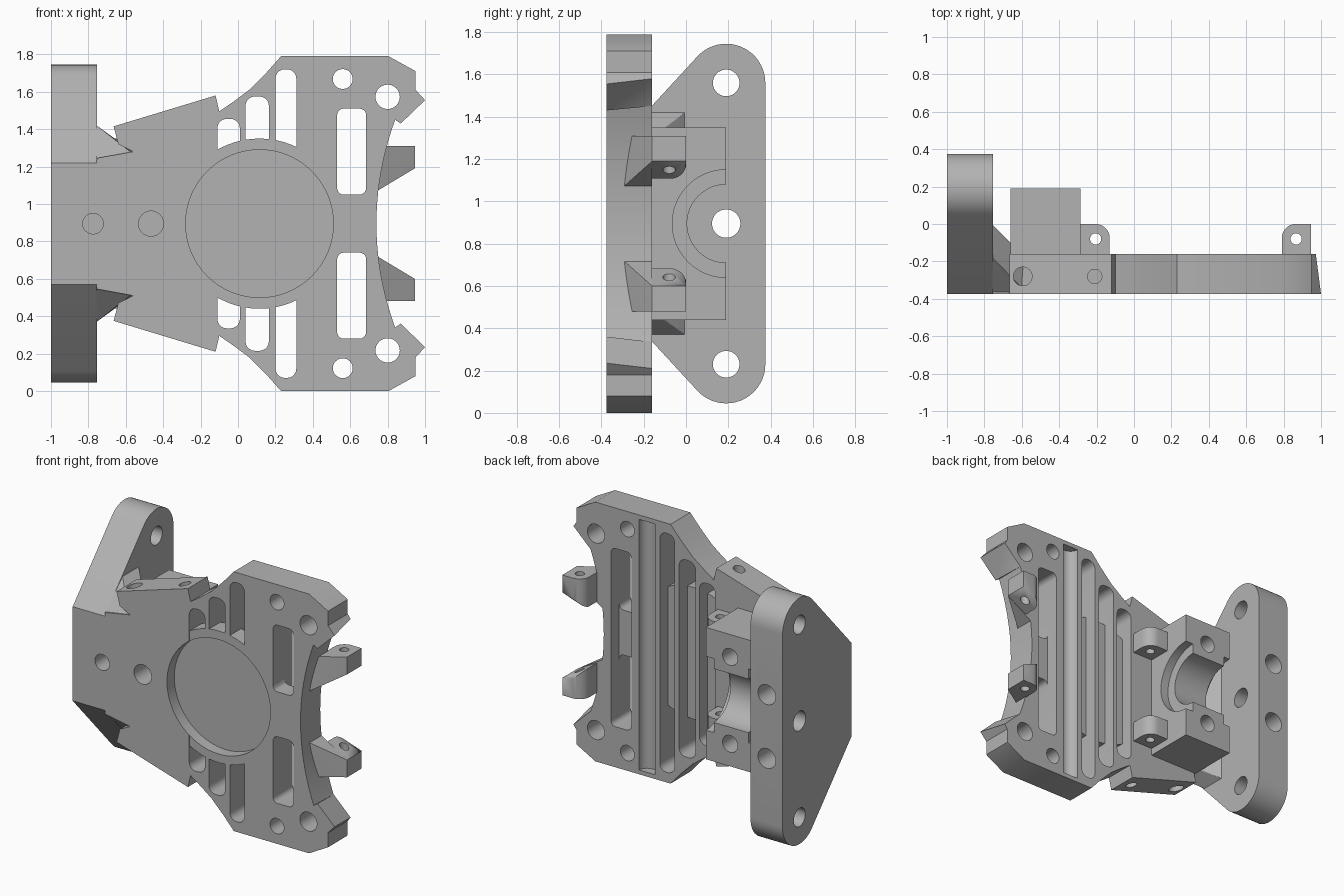
import bpy, bmesh, math
from mathutils import Vector

if "Cube" in bpy.data.objects:
    bpy.data.objects.remove(bpy.data.objects["Cube"], do_unlink=True)

MID = 0.895          # height of the symmetry plane
FRONT, BACK = -0.375, -0.16

grey = bpy.data.materials.new("machined_grey")
grey.use_nodes = True
grey.diffuse_color = (0.45, 0.45, 0.45, 1)
grey.node_tree.nodes["Principled BSDF"].inputs["Base Color"].default_value = (0.45, 0.45, 0.45, 1)


def finish(name, bm):
    bmesh.ops.recalc_face_normals(bm, faces=bm.faces[:])
    me = bpy.data.meshes.new(name)
    bm.to_mesh(me)
    bm.free()
    me.materials.append(grey)
    ob = bpy.data.objects.new(name, me)
    bpy.context.collection.objects.link(ob)
    return ob


def prism(name, pts, axis, a, b):
    """Extrude a 2D outline along an axis from a to b."""
    place = {"x": lambda u, v, w: (w, u, v),
             "y": lambda u, v, w: (u, w, v),
             "z": lambda u, v, w: (u, v, w)}[axis]
    bm = bmesh.new()
    lo = [bm.verts.new(place(u, v, a)) for u, v in pts]
    hi = [bm.verts.new(place(u, v, b)) for u, v in pts]
    bm.faces.new(lo)
    bm.faces.new(hi[::-1])
    n = len(pts)
    for i in range(n):
        j = (i + 1) % n
        bm.faces.new((lo[i], hi[i], hi[j], lo[j]))
    return finish(name, bm)


def hull(name, pts):
    bm = bmesh.new()
    for p in pts:
        bm.verts.new(p)
    res = bmesh.ops.convex_hull(bm, input=bm.verts[:])
    junk = {g for g in res["geom_interior"] + res["geom_unused"] if isinstance(g, bmesh.types.BMVert)}
    bmesh.ops.delete(bm, geom=list(junk), context="VERTS")
    bmesh.ops.dissolve_limit(bm, angle_limit=0.01, verts=bm.verts[:], edges=bm.edges[:])
    return finish(name, bm)


def arc(cx, cy, r, start, end, n):
    return [(cx + r * math.cos(math.radians(start + (end - start) * i / n)),
             cy + r * math.sin(math.radians(start + (end - start) * i / n))) for i in range(n + 1)]


def circle(cx, cy, r, n=40):
    return arc(cx, cy, r, 0, 360, n)[:-1]


def rounded(x0, x1, z0, z1, r):
    return (arc(x1 - r, z1 - r, r, 0, 90, 5) + arc(x0 + r, z1 - r, r, 90, 180, 5)
            + arc(x0 + r, z0 + r, r, 180, 270, 5) + arc(x1 - r, z0 + r, r, 270, 360, 5))


def flip(pts):
    """Mirror outline points about the middle height."""
    return [(*p[:-1], 2 * MID - p[-1]) for p in pts]


def cut(targets, pts, axis, a, b):
    tool = prism("cutter", pts, axis, a, b)
    tool.hide_render = True
    for ob in targets:
        mod = ob.modifiers.new("cut", "BOOLEAN")
        mod.operation, mod.solver, mod.object = "DIFFERENCE", "EXACT", tool
        bpy.context.view_layer.objects.active = ob
        bpy.ops.object.modifier_apply(modifier=mod.name)
    bpy.data.objects.remove(tool, do_unlink=True)


# Main plate outline: upper half, then its mirror
edge = [(0.74 + 0.1 * t * t, MID + 0.555 * t) for t in [i / 10 for i in range(11)]]
upper = edge + [(0.87, 1.43), (1.0, 1.555), (0.95, 1.61), (0.95, 1.71), (0.805, 1.79), (0.23, 1.79),
                (0.15, 1.70), (0.06, 1.61), (-0.02, 1.55), (-0.10, 1.495), (-0.12, 1.58),
                (-0.665, 1.415), (-0.64, 1.32), (-0.56, 1.28), (-0.755, 1.245)]
plate = prism("main_plate", upper + flip(upper)[:0:-1], "y", FRONT, BACK)
# slanted back edge of the corner tabs
for v in plate.data.vertices:
    if v.co.y > FRONT + 0.1 and v.co.x > 0.86 and 0.3 > abs(abs(v.co.z - MID) - 0.6) and abs(v.co.z - MID) < 0.7:
        v.co.x -= 0.028
        v.co.z += 0.025 * (1 if v.co.z > MID else -1)

# Side bracket with rounded ends
top = arc(0.19, 1.56, 0.185, 0, 138, 20) + [(FRONT, 1.22)]
bracket = prism("side_bracket", top + flip(top)[::-1], "x", -1.0, -0.755)

# Sloped web joining bracket and plate
half = [(-0.756, -0.005, 1.42), (-0.756, -0.18, 1.42), (-0.756, -0.372, 1.235),
        (-0.60, BACK, 1.30), (-0.57, -0.2, 1.285), (-0.57, -0.372, 1.275)]
web = hull("bracket_web", half + flip(half))

# Bearing block with a half bore, wider at the ends
block = prism("bearing_block", [(-0.66, -0.17), (-0.285, -0.17), (-0.285, 0.19), (-0.66, 0.19)],
              "z", 2 * MID - 1.35, 1.35)
cut([block], circle(0.19, MID, 0.185, 48), "x", -0.8, -0.2)
cut([block], circle(0.19, MID, 0.255, 48), "x", -0.345, -0.2)
cut([block], circle(0.19, MID, 0.255, 48), "x", -0.8, -0.61)

# Round cup set in the plate
cup = prism("cup", circle(0.115, MID, 0.455, 64), "y", FRONT + 0.001, -0.25)

# Slots through the plate behind the cup
for x0, x1, z1 in [(-0.11, 0.01, 1.455), (0.04, 0.165, 1.575), (0.20, 0.312, 1.72)]:
    cut([plate], rounded(x0, x1, 2 * MID - z1, z1, 0.05), "y", -0.5, 0)
cut([plate, cup], circle(0.115, MID, 0.395, 64), "y", -0.5, -0.295)

# Long slot with a bridge across its front
cut([plate], rounded(0.53, 0.685, 0.28, 1.51, 0.035), "y", -0.25, 0)
window = rounded(0.53, 0.685, 1.05, 1.51, 0.035)
for pts in (window, flip(window)):
    cut([plate], pts, "y", -0.5, 0)

# Round channel on the back
cut([plate, cup], circle(0.41, BACK, 0.06, 32), "z", 0.03, 1.76)

# Plate holes
for x, z, r in [(0.56, 1.668, 0.053), (0.80, 1.573, 0.065)]:
    for pts in (circle(x, z, r), flip(circle(x, z, r))):
        cut([plate], pts, "y", -0.5, 0)
cut([plate, bracket, web], circle(-0.775, MID, 0.055), "y", -0.5, -0.17)
cut([plate, web], circle(-0.465, MID, 0.067), "y", -0.5, -0.175)

# Holes in the slanted plate edges
for x, r, depth in [(-0.595, 0.05, 1.30), (-0.21, 0.038, 1.38)]:
    cut([plate], circle(x, -0.28, r), "z", depth, 1.8)
    cut([plate], circle(x, -0.28, r), "z", -0.1, 2 * MID - depth)

# Bracket holes: across, and from the back
for z, r in [(1.56, 0.063), (MID, 0.067), (2 * MID - 1.56, 0.063)]:
    cut([bracket], circle(0.19, z, r), "x", -1.2, -0.6)
for s in (-1, 1):
    cut([bracket], circle(-0.88, MID + s * 0.22, 0.068), "y", 0.08, 0.6)
    cut([block], circle(-0.47, MID + s * 0.3, 0.058), "y", -0.05, 0.4)

# Clip arms on the open edge and lugs beside the block
arm_shape = [(0.945, BACK), (0.945, 0.0)] + arc(0.865, -0.075, 0.075, 90, 180, 8) + [(0.79, BACK)]
arm = [(x, y, 1.31) for x, y in arm_shape]
arm += [(x, y, 1.19 - 0.92 * max(0, 0.88 - x)) for x, y in arm_shape + [(0.88, BACK), (0.88, 0.0)]]
root = [(0.945, BACK, 1.19), (0.945, BACK, 1.31), (0.88, BACK, 1.19), (0.79, BACK, 1.31),
        (0.745, BACK, 1.07), (0.745, -0.295, 1.07), (0.785, -0.262, 1.31), (0.735, -0.2, 1.2)]
lug_shape = [(-0.285, BACK - 0.01), (-0.285, 0.0)] + arc(-0.205, -0.075, 0.075, 90, 0, 8) + [(-0.13, BACK - 0.01)]
lug = [(x, y, z) for x, y in lug_shape for z in (1.16, 1.30)]
for side, fn in (("upper", list), ("lower", flip)):
    tip = hull(side + "_clip_arm", fn(arm))
    hull(side + "_clip_root", fn(root))
    ear = hull(side + "_lug", fn(lug))
    cut([tip], circle(0.867, -0.08, 0.03, 24), "z", 0.2, 1.6)
    cut([ear], circle(-0.205, -0.08, 0.03, 24), "z", 0.2, 1.6)

# Smooth the round walls and keep the edges crisp
bpy.ops.object.select_all(action="DESELECT")
for ob in bpy.context.collection.objects:
    if ob.type == "MESH" and ob.data.materials and ob.data.materials[0] == grey:
        ob.select_set(True)
        bpy.context.view_layer.objects.active = ob
bpy.ops.object.shade_smooth_by_angle(angle=math.radians(30))
